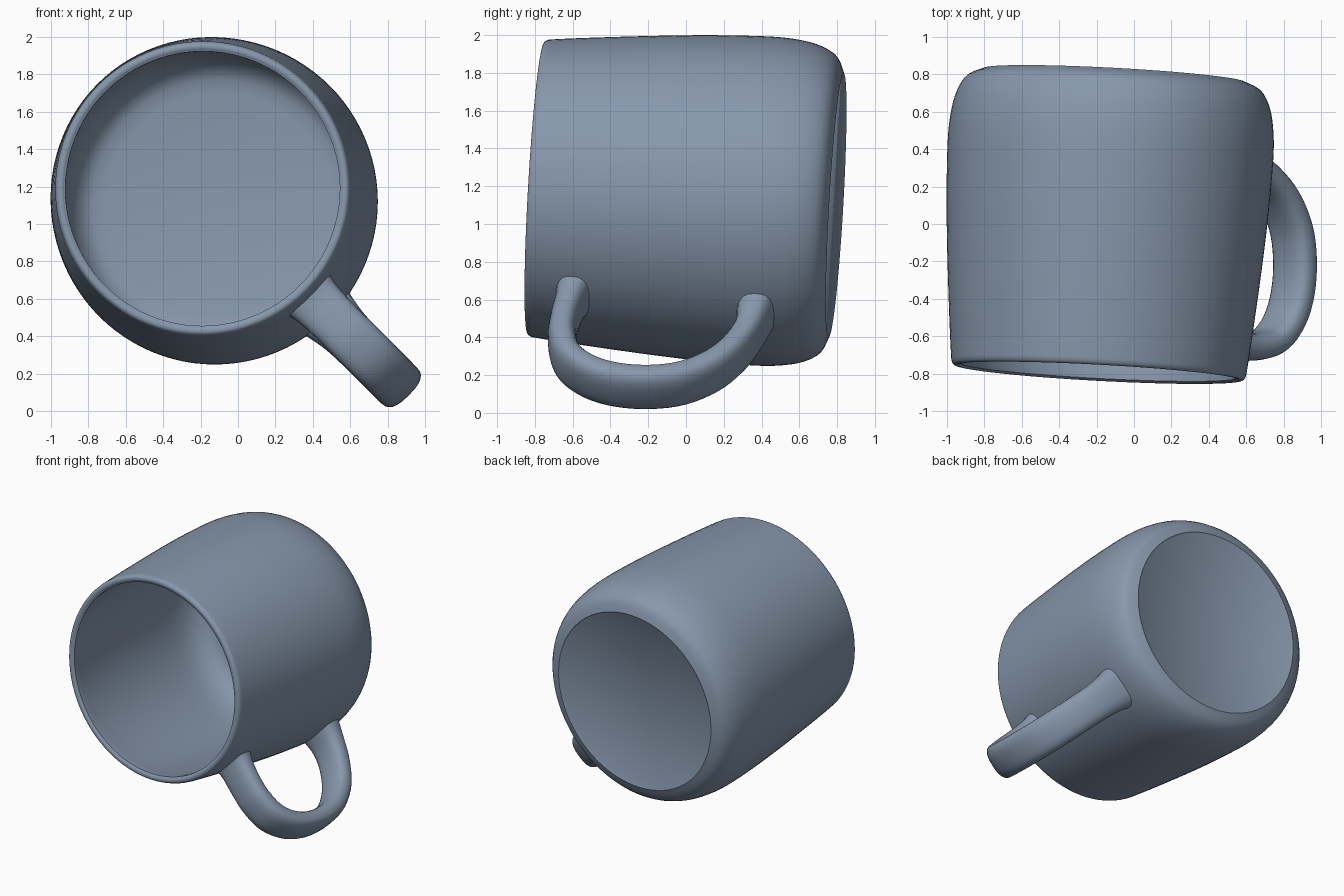
import bpy, bmesh, math
from mathutils import Vector, Matrix
from mathutils.geometry import interpolate_bezier

if "Cube" in bpy.data.objects:
    bpy.data.objects.remove(bpy.data.objects["Cube"])

clay = bpy.data.materials.new("slate_blue")
clay.diffuse_color = (0.24, 0.31, 0.41, 1)
clay.use_nodes = True
clay.node_tree.nodes["Principled BSDF"].inputs["Base Color"].default_value = clay.diffuse_color

# Mug frame: origin at rim centre, local z runs from rim to base, local x towards the handle
axis = Vector((0.054, 1, -0.057)).normalized()
out = Vector((1, 0, -1))
out = (out - axis * out.dot(axis)).normalized()
side = axis.cross(out)
frame = Matrix((out, side, axis)).transposed().to_4x4()
frame.translation = (-0.19, -0.795, 1.19)


def smooth_path(pts, n):
    """Catmull-Rom curve through the points (any extra third value is carried along)."""
    p = [Vector(q) for q in pts]
    p = [2 * p[0] - p[1]] + p + [2 * p[-1] - p[-2]]
    res = []
    for i in range(1, len(p) - 2):
        h1, h2 = p[i] + (p[i + 1] - p[i - 1]) / 6, p[i + 1] - (p[i + 2] - p[i]) / 6
        res += interpolate_bezier(p[i], h1, h2, p[i + 1], n + 1)[:-1]
    return res + [p[-2]]


def skin(name, rings):
    """Join a list of closed rings into a capped solid."""
    bm = bmesh.new()
    loops = [[bm.verts.new(c) for c in ring] for ring in rings]
    n = len(loops[0])
    for a, b in zip(loops, loops[1:]):
        for i in range(n):
            bm.faces.new((a[i], a[(i + 1) % n], b[(i + 1) % n], b[i]))
    bm.faces.new(loops[0][::-1])
    bm.faces.new(loops[-1])
    bmesh.ops.recalc_face_normals(bm, faces=bm.faces)
    mesh = bpy.data.meshes.new(name)
    bm.to_mesh(mesh)
    bm.free()
    mesh.materials.append(clay)
    obj = bpy.data.objects.new(name, mesh)
    bpy.context.collection.objects.link(obj)
    obj.matrix_world = frame
    bpy.ops.object.select_all(action='DESELECT')
    obj.select_set(True)
    bpy.context.view_layer.objects.active = obj
    bpy.ops.object.shade_smooth_by_angle(angle=math.radians(40))
    return obj


# Cup body: lathe profile (radius, depth) from inner floor, over the rim, to the base
inner = [(0.60, 1.52), (0.70, 1.49), (0.77, 1.40), (0.80, 1.25), (0.80, 1.0),
         (0.785, 0.6), (0.755, 0.2), (0.735, 0.03)]
rim = [(0.742, 0.008), (0.757, 0.0), (0.775, 0.003), (0.787, 0.02)]
outer = [(0.793, 0.06), (0.812, 0.25), (0.842, 0.6), (0.862, 0.9), (0.872, 1.2),
         (0.862, 1.36), (0.835, 1.475), (0.785, 1.555), (0.70, 1.595)]
profile = smooth_path([(r, t, 0) for r, t in inner + rim + outer], 3)
profile.append(Vector((0.69, 1.588, 0)))
SEG = 96
skin("cup_body", [[(r * math.cos(2 * math.pi * i / SEG), r * math.sin(2 * math.pi * i / SEG), t)
                   for i in range(SEG)] for r, t, _ in profile])

# Handle: rounded strap swept along (y, distance from axis, section scale)
path = smooth_path([(-0.595, 0.78, 1.3), (-0.615, 0.86, 1.08), (-0.645, 1.0, 1), (-0.655, 1.14, 1),
                    (-0.615, 1.29, 1), (-0.48, 1.40, 1), (-0.28, 1.44, 1), (-0.05, 1.405, 1),
                    (0.14, 1.29, 1), (0.27, 1.13, 1), (0.34, 0.98, 1.08), (0.375, 0.83, 1.4)], 5)
centre = [Vector((s, 0, y + 0.795 + 0.0785 * s)) for y, s, _ in path]
rings = []
for i, c in enumerate(centre):
    tan = (centre[min(i + 1, len(centre) - 1)] - centre[max(i - 1, 0)]).normalized()
    nrm = Vector((tan.z, 0, -tan.x))
    k, ring = path[i].z, []
    for j in range(24):
        a = 2 * math.pi * j / 24
        ca, sa = math.cos(a), math.sin(a)
        u = math.copysign(abs(ca) ** 0.75, ca) * 0.075 * k
        v = math.copysign(abs(sa) ** 0.75, sa) * 0.135 * (1 + (k - 1) * 0.6)
        ring.append(c + nrm * u + Vector((0, v, 0)))
    rings.append(ring)
skin("handle", rings)
